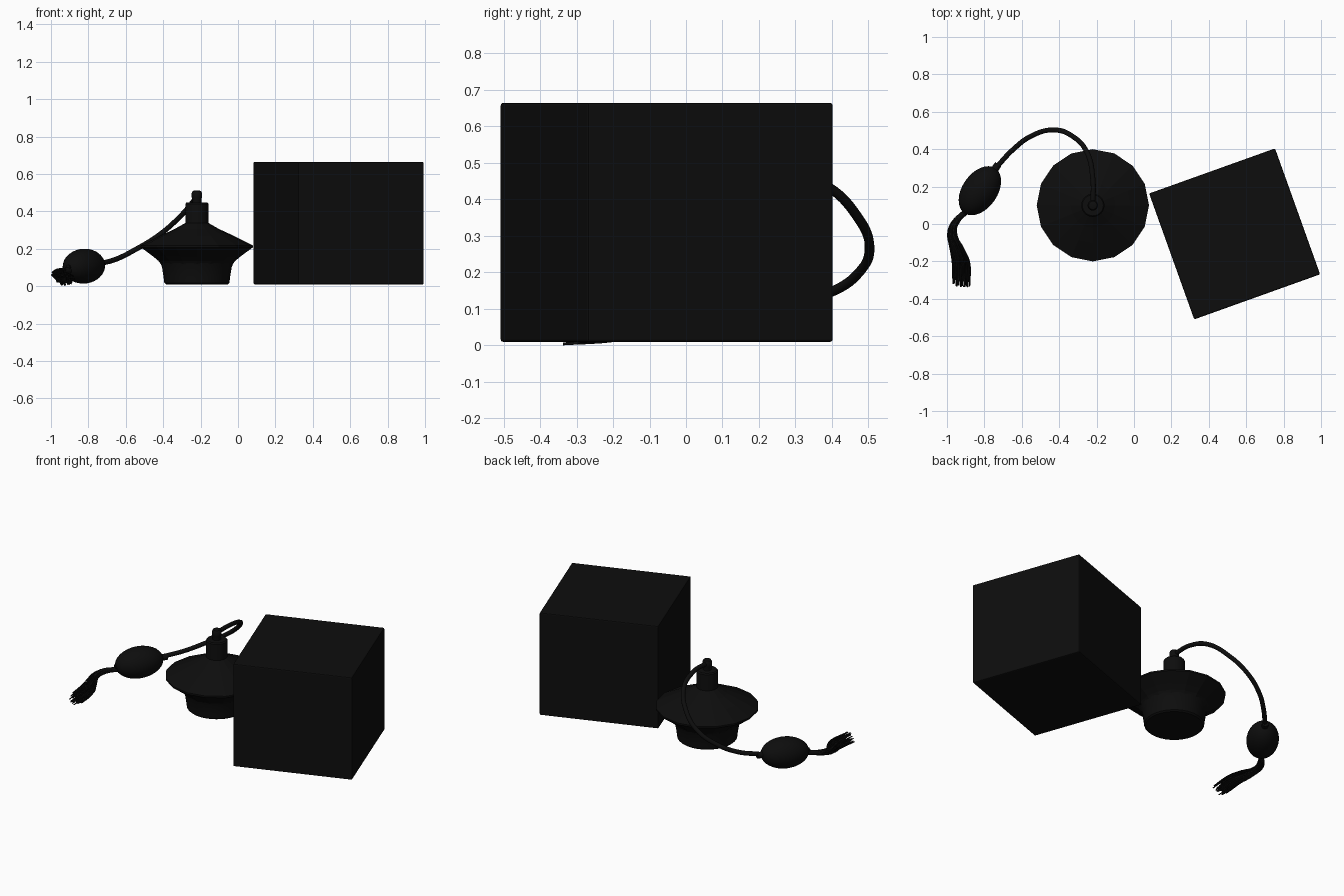
import bpy, bmesh, math, random
from mathutils import Vector, Matrix

cube = bpy.data.objects.get("Cube")
if cube:
    bpy.data.objects.remove(cube, do_unlink=True)

random.seed(4)
black = bpy.data.materials.new("soft black")
black.use_nodes = True
colour = (0.004, 0.004, 0.004, 1)
black.diffuse_color = colour
black.node_tree.nodes["Principled BSDF"].inputs["Base Color"].default_value = colour

BOTTLE = Vector((-0.22, 0.1, 0))


def add_mesh(name, bm, smooth=None):
    mesh = bpy.data.meshes.new(name)
    bmesh.ops.recalc_face_normals(bm, faces=bm.faces[:])
    bm.to_mesh(mesh)
    bm.free()
    mesh.materials.append(black)
    ob = bpy.data.objects.new(name, mesh)
    bpy.context.collection.objects.link(ob)
    if smooth:
        bpy.ops.object.select_all(action='DESELECT')
        ob.select_set(True)
        bpy.context.view_layer.objects.active = ob
        bpy.ops.object.shade_smooth_by_angle(angle=math.radians(smooth))
    return ob


def lathe(name, profile, sides, smooth=None):
    """Turn (radius, height) pairs around the bottle axis, closing both ends."""
    bm = bmesh.new()
    rings = []
    for r, z in profile:
        rings.append([bm.verts.new(BOTTLE + Vector((
            r * math.cos(math.tau * i / sides),
            r * math.sin(math.tau * i / sides), z))) for i in range(sides)])
    for low, high in zip(rings, rings[1:]):
        for i in range(sides):
            j = (i + 1) % sides
            bm.faces.new((low[i], low[j], high[j], high[i]))
    bm.faces.new(rings[0])
    bm.faces.new(rings[-1])
    return add_mesh(name, bm, smooth)


def ellipsoid(name, centre, radii, direction=(1, 0, 0)):
    bm = bmesh.new()
    turn = Vector(direction).to_track_quat('X', 'Z').to_matrix().to_4x4()
    bmesh.ops.create_uvsphere(bm, u_segments=32, v_segments=20, radius=1,
                              matrix=Matrix.Translation(centre) @ turn @ Matrix.Diagonal((*radii, 1)))
    return add_mesh(name, bm, 60)


def cords(name, paths, radius, steps=6, roundness=2):
    """Smooth round cords through the given points, one spline per path."""
    curve = bpy.data.curves.new(name, 'CURVE')
    curve.dimensions = '3D'
    curve.bevel_depth = radius
    curve.bevel_resolution = roundness
    curve.resolution_u = steps
    curve.use_fill_caps = True
    for path in paths:
        spline = curve.splines.new('BEZIER')
        spline.bezier_points.add(len(path) - 1)
        for point, co in zip(spline.bezier_points, path):
            point.co = co
            point.handle_left_type = point.handle_right_type = 'AUTO'
    curve.materials.append(black)
    ob = bpy.data.objects.new(name, curve)
    bpy.context.collection.objects.link(ob)
    return ob


# Gift box, turned on the ground
bm = bmesh.new()
bmesh.ops.create_cube(bm, size=1, matrix=Matrix.Translation((0.538, -0.053, 0.337))
                      @ Matrix.Rotation(math.radians(19.7), 4, 'Z')
                      @ Matrix.Diagonal((0.715, 0.715, 0.655, 1)))
bmesh.ops.bevel(bm, geom=bm.edges[:], offset=0.007, segments=2, affect='EDGES', profile=0.5)
add_mesh("box", bm)

# Bottle: round foot, faceted flaring bowl and shoulder
lathe("bottle_foot", [(0.165, 0.01), (0.174, 0.018), (0.178, 0.05), (0.186, 0.1),
                      (0.195, 0.125)], 32, 40)
lathe("bottle_body", [(0.19, 0.115), (0.205, 0.135), (0.235, 0.16), (0.3, 0.208),
                      (0.3, 0.218), (0.2, 0.268), (0.12, 0.305), (0.062, 0.338)], 16)

# Neck, collar and spray nozzle
lathe("neck", [(0.062, 0.325), (0.062, 0.44), (0.056, 0.447)], 32, 40)
lathe("nozzle", [(0.024, 0.44), (0.024, 0.465), (0.028, 0.475), (0.028, 0.498),
                 (0.022, 0.509), (0.01, 0.512)], 24, 40)

# Hose from the nozzle to the bulb
cords("hose", [[(-0.22, 0.1, 0.488), (-0.22, 0.24, 0.485), (-0.25, 0.38, 0.44),
                (-0.33, 0.47, 0.352), (-0.43, 0.503, 0.268), (-0.55, 0.47, 0.195),
                (-0.65, 0.395, 0.145), (-0.73, 0.31, 0.122)]], 0.0135, 10, 3)

# Squeeze bulb with a ferrule at each end
axis = Vector((0.57, 0.82, 0.05)).normalized()
bulb_centre = Vector((-0.824, 0.178, 0.107))
ellipsoid("bulb", bulb_centre, (0.146, 0.094, 0.093), axis)
for name, side in (("hose_ferrule", 1), ("tassel_ferrule", -1)):
    cords(name, [[bulb_centre + axis * side * d for d in (0.13, 0.172 if side > 0 else 0.15)]],
          0.02 if side > 0 else 0.015)

# Tassel: gathered threads that fan out toward the ends
spine = [((-0.9, 0.065, 0.085), 0.012), ((-0.955, 0.01, 0.078), 0.018),
         ((-0.973, -0.05, 0.068), 0.022), ((-0.95, -0.125, 0.055), 0.036),
         ((-0.928, -0.2, 0.046), 0.046), ((-0.925, -0.31, 0.036), 0.046)]
threads = []
for _ in range(70):
    angle = random.uniform(0, math.tau)
    reach = math.sqrt(random.random())
    path = []
    for (x, y, z), spread in spine:
        wobble = random.uniform(-0.003, 0.003)
        path.append((x + spread * reach * math.cos(angle) + wobble, y,
                     max(0.004, z + 0.75 * spread * reach * math.sin(angle) + wobble)))
    path[-1] = (path[-1][0], path[-1][1] + random.uniform(-0.028, 0.025), path[-1][2])
    threads.append(path)
cords("tassel_threads", threads, 0.004, 4, 0)
cords("tassel_core", [[Vector(p) for p, _ in spine[:4]]], 0.016)
